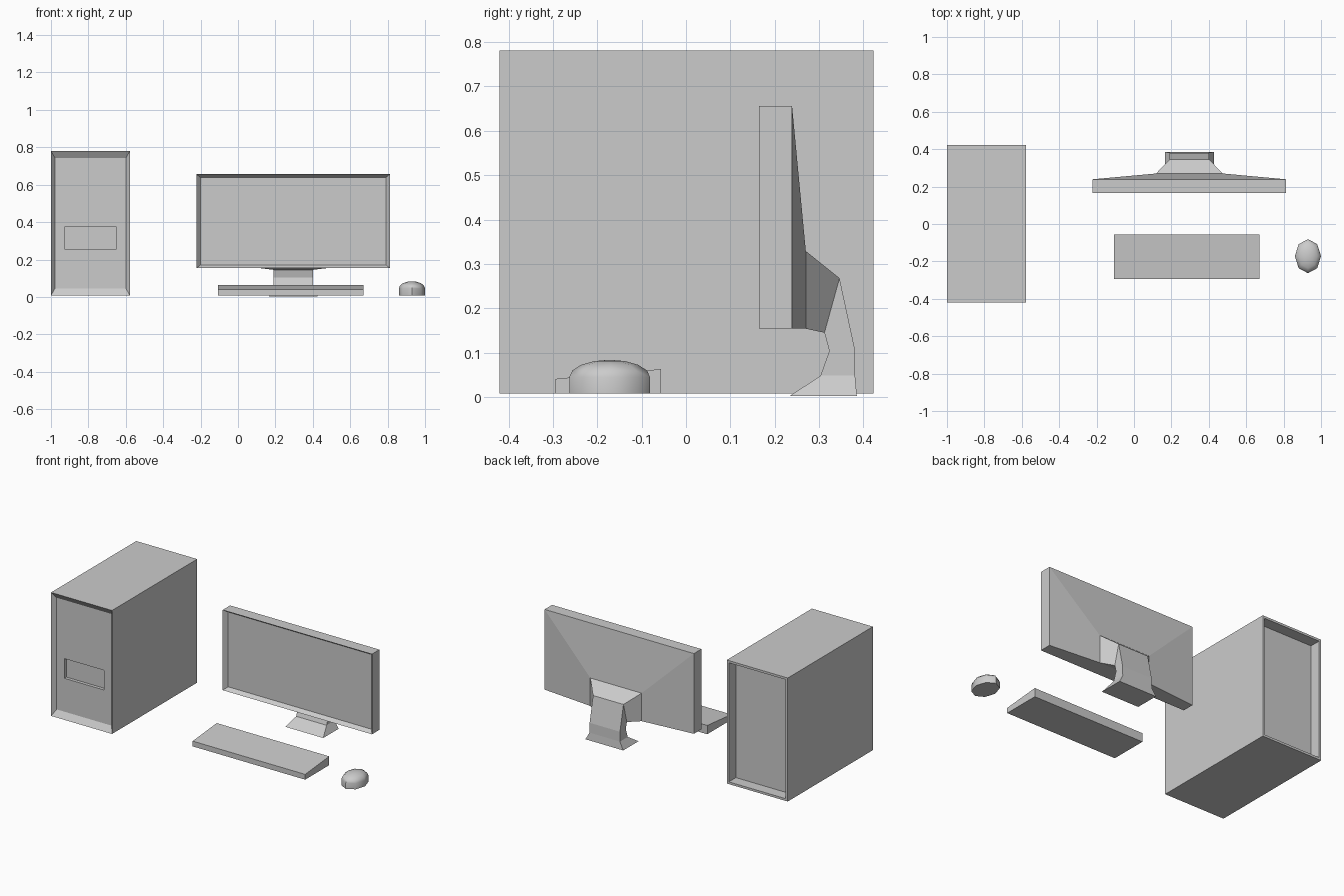
import bpy, bmesh
from mathutils import Matrix, Vector

if "Cube" in bpy.data.objects:
    bpy.data.objects.remove(bpy.data.objects["Cube"])


def finish(name, bm):
    bmesh.ops.recalc_face_normals(bm, faces=bm.faces)
    mesh = bpy.data.meshes.new(name)
    bm.to_mesh(mesh)
    bm.free()
    obj = bpy.data.objects.new(name, mesh)
    bpy.context.collection.objects.link(obj)
    return obj


def box(x0, x1, y0, y1, z0, z1):
    bm = bmesh.new()
    size = Matrix.Diagonal((x1 - x0, y1 - y0, z1 - z0, 1))
    centre = Matrix.Translation(((x0 + x1) / 2, (y0 + y1) / 2, (z0 + z1) / 2))
    bmesh.ops.create_cube(bm, size=1, matrix=centre @ size)
    bm.normal_update()
    return bm


def facing(bm, direction):
    return max(bm.faces, key=lambda f: f.normal.dot(Vector(direction)))


def step(bm, face, x0, x1, z0, z1, y):
    """Extrude a front/back face to a new rectangle at depth y."""
    bmesh.ops.inset_individual(bm, faces=[face], thickness=0.002)
    c = face.calc_center_median()
    for v in face.verts:
        v.co = (x1 if v.co.x > c.x else x0, y, z1 if v.co.z > c.z else z0)


# Tower case: chamfered front with drive slot, deep recessed back
bm = box(-1.0, -0.578, -0.42, 0.422, 0.008, 0.781)
front, back = facing(bm, (0, -1, 0)), facing(bm, (0, 1, 0))
step(bm, front, -0.979, -0.599, 0.045, 0.744, -0.395)
step(bm, front, -0.925, -0.652, 0.254, 0.377, -0.395)
step(bm, front, -0.925, -0.652, 0.254, 0.377, -0.375)
step(bm, back, -0.986, -0.592, 0.022, 0.767, 0.422)
step(bm, back, -0.986, -0.592, 0.022, 0.767, 0.352)
finish("tower_case", bm)

# Monitor: bevelled screen recess and tapered back
bm = box(-0.222, 0.812, 0.165, 0.239, 0.154, 0.656)
front, back = facing(bm, (0, -1, 0)), facing(bm, (0, 1, 0))
step(bm, front, -0.201, 0.791, 0.171, 0.639, 0.19)
step(bm, back, 0.118, 0.474, 0.154, 0.329, 0.27)
finish("monitor", bm)

# Stand: lofted neck and foot; (half width, rear y, rear z, front y, front z)
sections = [
    (0.178, 0.270, 0.329, 0.270, 0.154),
    (0.105, 0.346, 0.268, 0.312, 0.145),
    (0.105, 0.380, 0.110, 0.323, 0.104),
    (0.105, 0.381, 0.049, 0.303, 0.048),
    (0.131, 0.385, 0.002, 0.233, 0.002),
]
bm = bmesh.new()
rings = []
for w, ry, rz, fy, fz in sections:
    pts = [(-w, ry, rz), (w, ry, rz), (w, fy, fz), (-w, fy, fz)]
    rings.append([bm.verts.new((0.296 + x, y, z)) for x, y, z in pts])
for a, b in zip(rings, rings[1:]):
    for i in range(4):
        j = (i + 1) % 4
        bm.faces.new((a[i], a[j], b[j], b[i]))
bm.faces.new(rings[0])
bm.faces.new(rings[-1])
finish("monitor_stand", bm)

# Keyboard: wedge with a lower front edge
bm = box(-0.108, 0.671, -0.294, -0.056, 0.008, 0.063)
for v in bm.verts:
    if v.co.y < -0.2 and v.co.z > 0.03:
        v.co.z = 0.041
finish("keyboard", bm)

# Mouse: low-poly dome on straight sides with a flat base
bm = bmesh.new()
bmesh.ops.create_uvsphere(bm, u_segments=8, v_segments=8, radius=1)
bmesh.ops.delete(bm, geom=[v for v in bm.verts if v.co.z < -0.5], context='VERTS')
for v in bm.verts:
    if v.co.z < -0.01:
        v.co.xy = v.co.xy.normalized()
        v.co.z = -0.95
    v.co = (0.93 + v.co.x * 0.07, -0.172 + v.co.y * 0.091, 0.045 + v.co.z * 0.039)
bmesh.ops.holes_fill(bm, edges=[e for e in bm.edges if e.is_boundary])
mouse = finish("mouse", bm)
bpy.context.view_layer.objects.active = mouse
mouse.select_set(True)
bpy.ops.object.shade_smooth_by_angle(angle=0.9)
